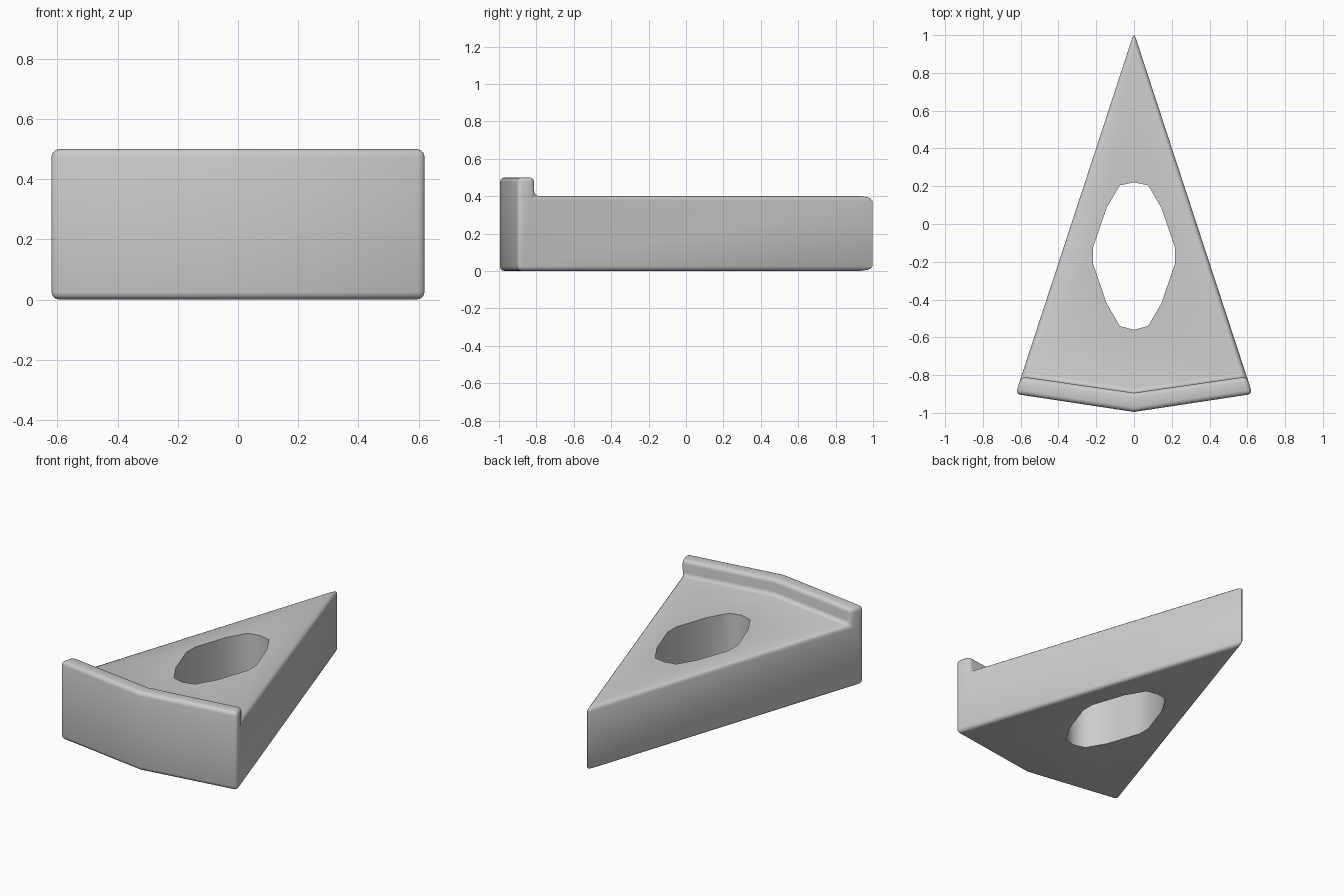
import bpy, bmesh
from math import radians

if "Cube" in bpy.data.objects:
    bpy.data.objects.remove(bpy.data.objects["Cube"])


def make_object(name, verts, faces):
    mesh = bpy.data.meshes.new(name)
    mesh.from_pydata(verts, [], faces)
    bm = bmesh.new()
    bm.from_mesh(mesh)
    bmesh.ops.recalc_face_normals(bm, faces=bm.faces[:])
    bm.to_mesh(mesh)
    bm.free()
    obj = bpy.data.objects.new(name, mesh)
    bpy.context.collection.objects.link(obj)
    return obj


# wedge body with a raised, slightly pointed rim along the wide front end
TIP, CORNER, FRONT = (0, 1.013), (0.627, -0.9), (0, -0.995)
INNER, INNER_MID = (0.597, -0.808), (0, -0.894)
PLATE, RIM = 0.4, 0.5


def left(p):
    return (-p[0], p[1])


base = [TIP, CORNER, FRONT, left(CORNER)]
wall = [INNER, INNER_MID, left(INNER)]
verts = [(*p, 0) for p in base]                     # 0-3 bottom
verts += [(*TIP, PLATE)]                            # 4 tip top
verts += [(*p, PLATE) for p in wall]                # 5-7 rim foot
verts += [(*p, RIM) for p in wall]                  # 8-10 rim inner top
verts += [(*p, RIM) for p in base[1:]]              # 11-13 rim outer top
faces = [
    (0, 1, 2, 3), (4, 5, 6, 7),                     # bottom, plate top
    (5, 6, 9, 8), (6, 7, 10, 9),                    # rim inner wall
    (8, 9, 10, 13, 12, 11),                         # rim top
    (1, 2, 12, 11), (2, 3, 13, 12),                 # front
    (0, 1, 11, 8, 5, 4), (0, 3, 13, 10, 7, 4),      # sides
]
body = make_object("wedge_body", verts, faces)

# cutter for the long faceted hole
half = [(0, 0.22), (0.075, 0.205), (0.145, 0.085), (0.217, -0.125),
        (0.217, -0.21), (0.145, -0.42), (0.075, -0.54), (0, -0.56)]
ring = half + [left(p) for p in half[-2:0:-1]]
n = len(ring)
cutter = make_object(
    "hole_cutter",
    [(*p, z) for z in (-0.2, 0.8) for p in ring],
    [tuple(range(n)), tuple(range(n, 2 * n))]
    + [(i, (i + 1) % n, n + (i + 1) % n, n + i) for i in range(n)])
cutter.hide_render = True

# rounded edges first, then the sharp-edged hole
bevel = body.modifiers.new("rounded_edges", 'BEVEL')
bevel.width = 0.025
bevel.segments = 3
bevel.limit_method = 'ANGLE'
bevel.angle_limit = radians(30)
hole = body.modifiers.new("hole", 'BOOLEAN')
hole.operation = 'DIFFERENCE'
hole.solver = 'EXACT'
hole.object = cutter

bpy.ops.object.select_all(action='DESELECT')
body.select_set(True)
bpy.context.view_layer.objects.active = body
bpy.ops.object.convert(target='MESH')
bpy.data.objects.remove(cutter)
bpy.ops.object.shade_smooth_by_angle(angle=radians(50))
